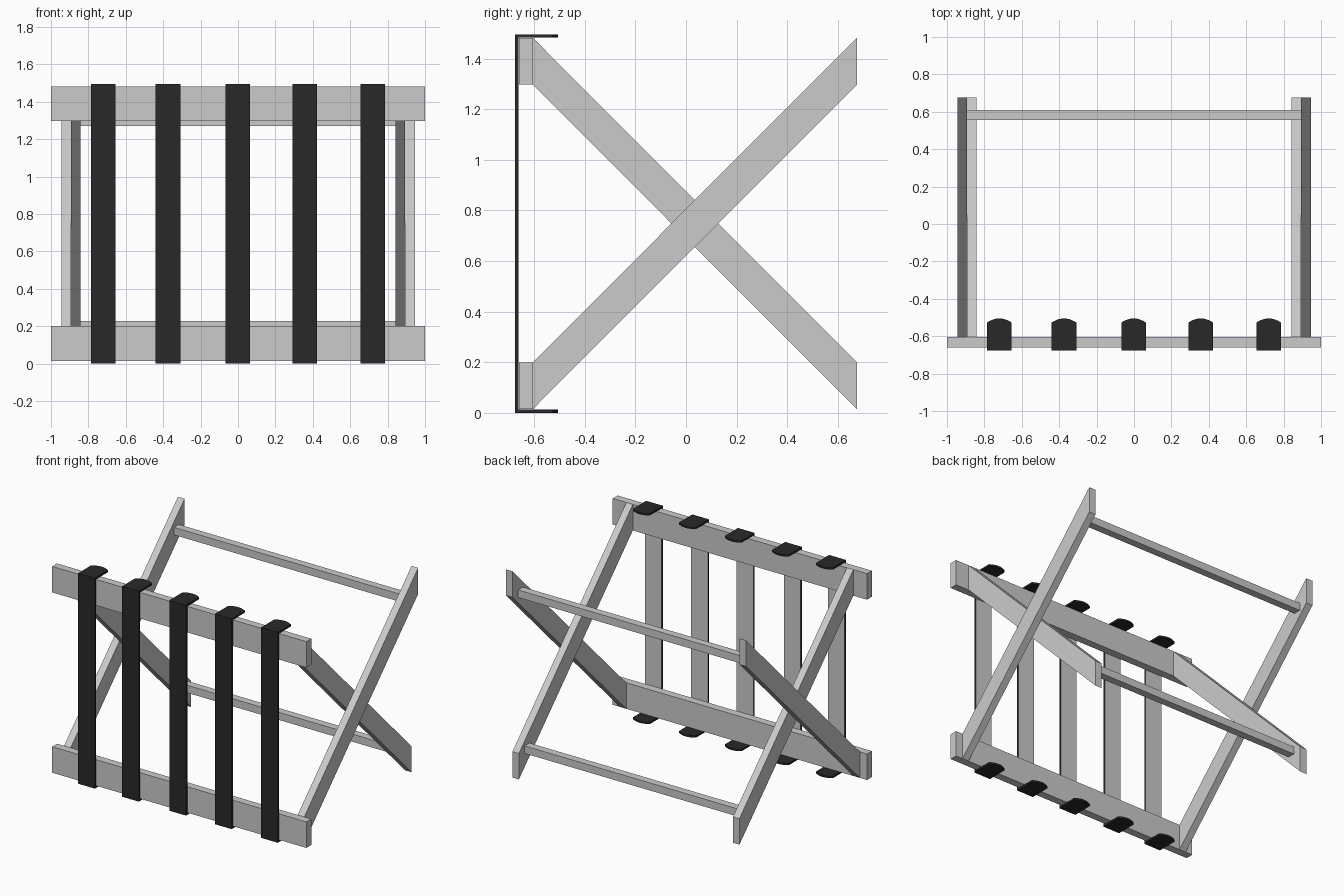
import bpy, bmesh

if "Cube" in bpy.data.objects:
    bpy.data.objects.remove(bpy.data.objects["Cube"])

YF, YB = -0.605, 0.675          # leg ends, front and back
LO, LO_T, HI_B, HI = 0.015, 0.20, 1.297, 1.482


def mesh_object(name, stations, closed_mats=None):
    """Skin a row of equal-length cross-sections into a capped solid."""
    bm = bmesh.new()
    rings = [[bm.verts.new(p) for p in ring] for ring in stations]
    n = len(rings[0])
    for a, b in zip(rings, rings[1:]):
        for i in range(n):
            j = (i + 1) % n
            f = bm.faces.new((a[i], a[j], b[j], b[i]))
            if closed_mats and i in closed_mats:
                f.material_index = 1
    bm.faces.new(rings[0])
    bm.faces.new(rings[-1])
    bmesh.ops.recalc_face_normals(bm, faces=bm.faces)
    me = bpy.data.meshes.new(name)
    bm.to_mesh(me)
    bm.free()
    ob = bpy.data.objects.new(name, me)
    bpy.context.collection.objects.link(ob)
    return ob


def prism(name, profile, x0, x1):
    """Extrude a (y, z) profile from x0 to x1."""
    return mesh_object(name, [[(x, y, z) for y, z in profile] for x in (x0, x1)])


def rect(y0, y1, z0, z1):
    return [(y0, z0), (y1, z0), (y1, z1), (y0, z1)]


# Front rails
prism("lower_rail", rect(-0.66, YF, LO, LO_T), -1, 1)
prism("upper_rail", rect(-0.66, YF, HI_B, HI), -1, 1)

# Crossed legs: rising pair outside, falling pair inside
rising = [(YF, LO), (YB, HI_B), (YB, HI), (YF, LO_T)]
falling = [(YF, HI_B), (YB, LO), (YB, LO_T), (YF, HI)]
for side, s in (("left", -1), ("right", 1)):
    prism("outer_leg_" + side, rising, s * 0.893, s * 0.945)
    prism("inner_leg_" + side, falling, s * 0.842, s * 0.893)

# Back crossbars
prism("upper_crossbar", rect(0.556, 0.61, 1.27, 1.324), -0.893, 0.893)
prism("lower_crossbar", rect(0.556, 0.61, 0.175, 0.229), -0.842, 0.842)

# Straps: C-shaped bands with rounded tips and a grey inner side
black = bpy.data.materials.new("strap_black")
black.diffuse_color = (0.022, 0.022, 0.022, 1)
black.use_nodes = True
black.node_tree.nodes["Principled BSDF"].inputs["Base Color"].default_value = black.diffuse_color
grey = bpy.data.materials.new("strap_backing")
grey.diffuse_color = (0.8, 0.8, 0.8, 1)
grey.use_nodes = True
grey.node_tree.nodes["Principled BSDF"].inputs["Base Color"].default_value = grey.diffuse_color
TOP, T, HALF, STEPS = 1.496, 0.013, 0.066, 10
for k, cx in enumerate((-0.72, -0.374, -0.002, 0.357, 0.72)):
    stations = []
    for i in range(STEPS + 1):
        u = 2 * i / STEPS - 1
        tip = -0.505 - 0.022 * u * u
        prof = [(-0.675, 0), (tip, 0), (tip, T), (-0.661, T),
                (-0.661, TOP - T), (tip, TOP - T), (tip, TOP), (-0.675, TOP)]
        stations.append([(cx + u * HALF, y, z) for y, z in prof])
    strap = mesh_object(f"strap_{k + 1}", stations, {3})
    strap.data.materials.append(black)
    strap.data.materials.append(grey)
